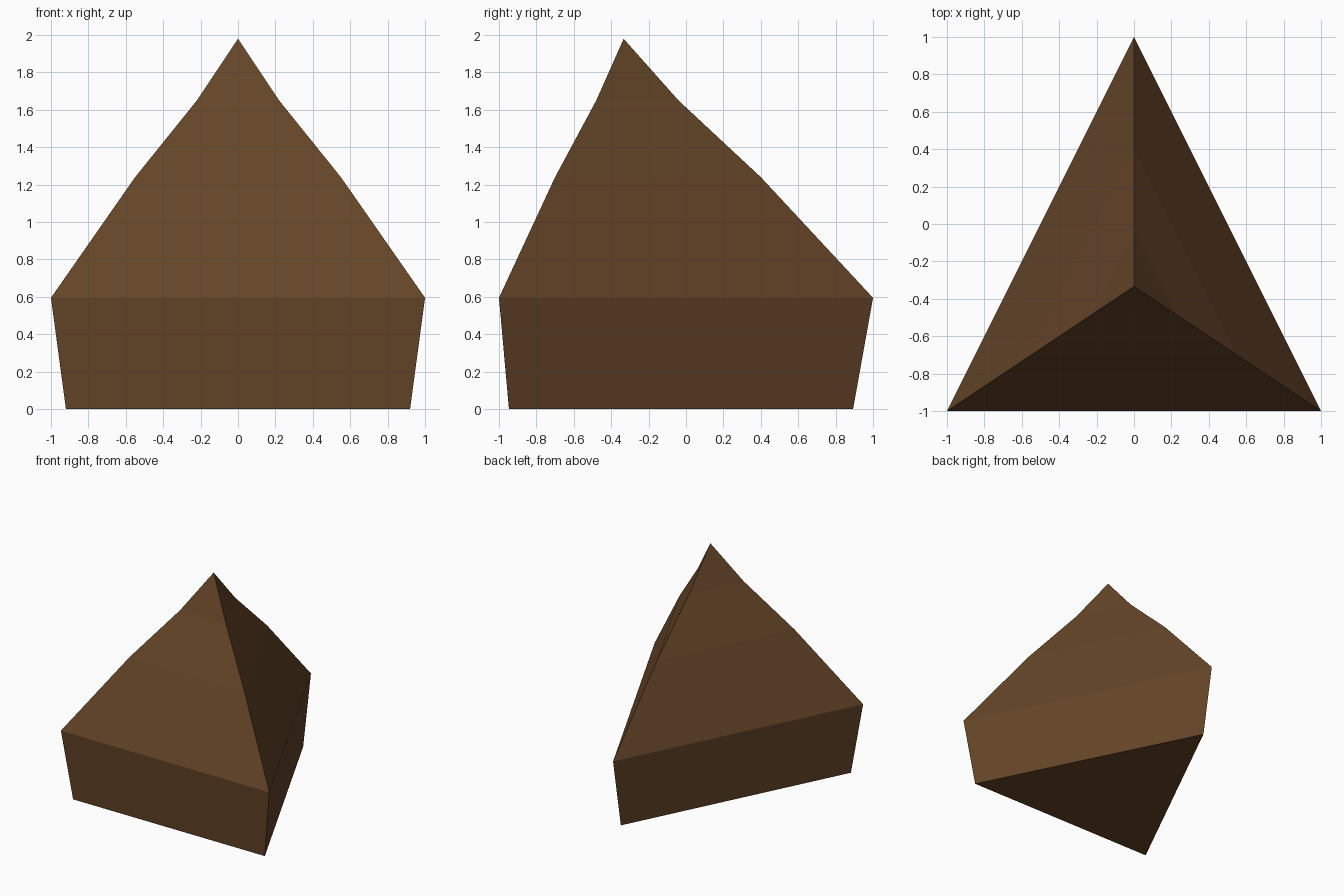
import bpy
import bmesh

cube = bpy.data.objects.get("Cube")
if cube:
    bpy.data.objects.remove(cube, do_unlink=True)

# Single brown material
brown = bpy.data.materials.new("dark_brown")
brown.use_nodes = True
colour = (0.13, 0.0595, 0.0212, 1)
brown.diffuse_color = colour
bsdf = brown.node_tree.nodes["Principled BSDF"]
bsdf.inputs["Base Color"].default_value = colour
bsdf.inputs["Roughness"].default_value = 0.9

# Triangular cross-section, scaled about the axis under the tip
AXIS_Y = -1 / 3
CORNERS = [(-1, -2 / 3), (1, -2 / 3), (0, 4 / 3)]
LEVELS = [(0, 0.92), (0.595, 1.0), (1.24, 0.55), (1.65, 0.22)]
TIP_Z = 1.98

bm = bmesh.new()
rings = [[bm.verts.new((x * s, AXIS_Y + y * s, z)) for x, y in CORNERS]
         for z, s in LEVELS]
tip = bm.verts.new((0, AXIS_Y, TIP_Z))

# Underside, flared base and tapering upper sides
bm.faces.new(rings[0][::-1])
for i in range(3):
    j = (i + 1) % 3
    for low, high in zip(rings, rings[1:]):
        bm.faces.new((low[i], low[j], high[j], high[i]))
    bm.faces.new((rings[-1][i], rings[-1][j], tip))
bmesh.ops.recalc_face_normals(bm, faces=bm.faces)

mesh = bpy.data.meshes.new("pointed_block")
bm.to_mesh(mesh)
bm.free()
mesh.materials.append(brown)
block = bpy.data.objects.new("pointed_block", mesh)
bpy.context.collection.objects.link(block)
